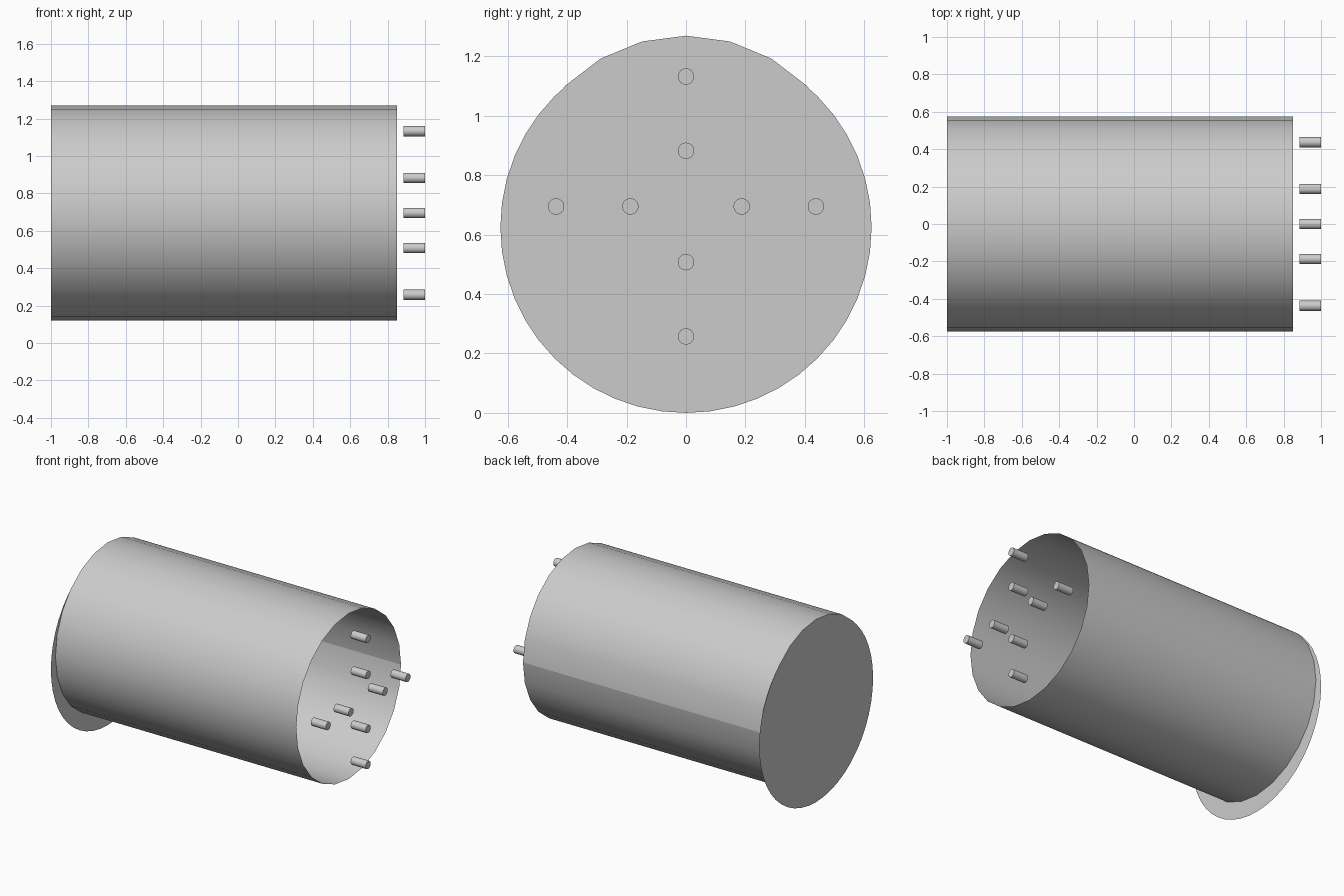
import bpy, bmesh
from math import sin, cos, pi
from mathutils import Matrix, Vector

cube = bpy.data.objects.get("Cube")
if cube:
    bpy.data.objects.remove(cube, do_unlink=True)

grey = bpy.data.materials.new("light grey")
grey.use_nodes = True
colour = (0.6, 0.6, 0.6, 1)
grey.diffuse_color = colour
grey.node_tree.nodes["Principled BSDF"].inputs["Base Color"].default_value = colour

AXIS_Z, BACK, RIM = 0.695, -1.0, 0.85


def add_object(name, bm):
    mesh = bpy.data.meshes.new(name)
    bm.to_mesh(mesh)
    bm.free()
    obj = bpy.data.objects.new(name, mesh)
    bpy.context.collection.objects.link(obj)
    mesh.materials.append(grey)
    bpy.ops.object.select_all(action="DESELECT")
    obj.select_set(True)
    bpy.context.view_layer.objects.active = obj
    bpy.ops.object.shade_smooth_by_angle(angle=pi / 6)
    return obj


def add_disc(name, x, z, radius, sides):
    """Flat disc facing the -x end."""
    bm = bmesh.new()
    bmesh.ops.create_circle(bm, cap_ends=True, segments=sides, radius=radius,
                            matrix=Matrix.Translation((x, 0, z)) @ Matrix.Rotation(-pi / 2, 4, "Y"))
    return add_object(name, bm)


# Thin open shell, spun from one straight edge, with an unwelded seam at +y
bm = bmesh.new()
ends = [bm.verts.new((x, 0.575, AXIS_Z)) for x in (BACK, RIM)]
edge = bm.edges.new(ends)
bmesh.ops.spin(bm, geom=ends + [edge], cent=(0, 0, AXIS_Z), axis=(1, 0, 0),
               angle=2 * pi, steps=24, use_merge=False)
for face in bm.faces:
    middle = face.calc_center_median()
    if face.normal.dot(middle - Vector((middle.x, 0, AXIS_Z))) < 0:
        face.normal_flip()
add_object("shell", bm)

# Closed end of the shell and the larger, lower flange behind it
add_disc("shell_end", BACK + 0.001, AXIS_Z, 0.575, 24)
add_disc("flange", BACK, 0.625, 0.625, 48)

# Two rings of four contact pins
for ring, radius in (("inner", 0.1875), ("outer", 0.4375)):
    for i in range(4):
        a = i * pi / 2
        bm = bmesh.new()
        place = Matrix.Translation((0.9425, radius * cos(a), AXIS_Z + radius * sin(a)))
        bmesh.ops.create_cone(bm, cap_ends=True, segments=24, radius1=0.0275, radius2=0.0275,
                              depth=0.115, matrix=place @ Matrix.Rotation(pi / 2, 4, "Y"))
        add_object(f"{ring}_pin_{i + 1}", bm)
